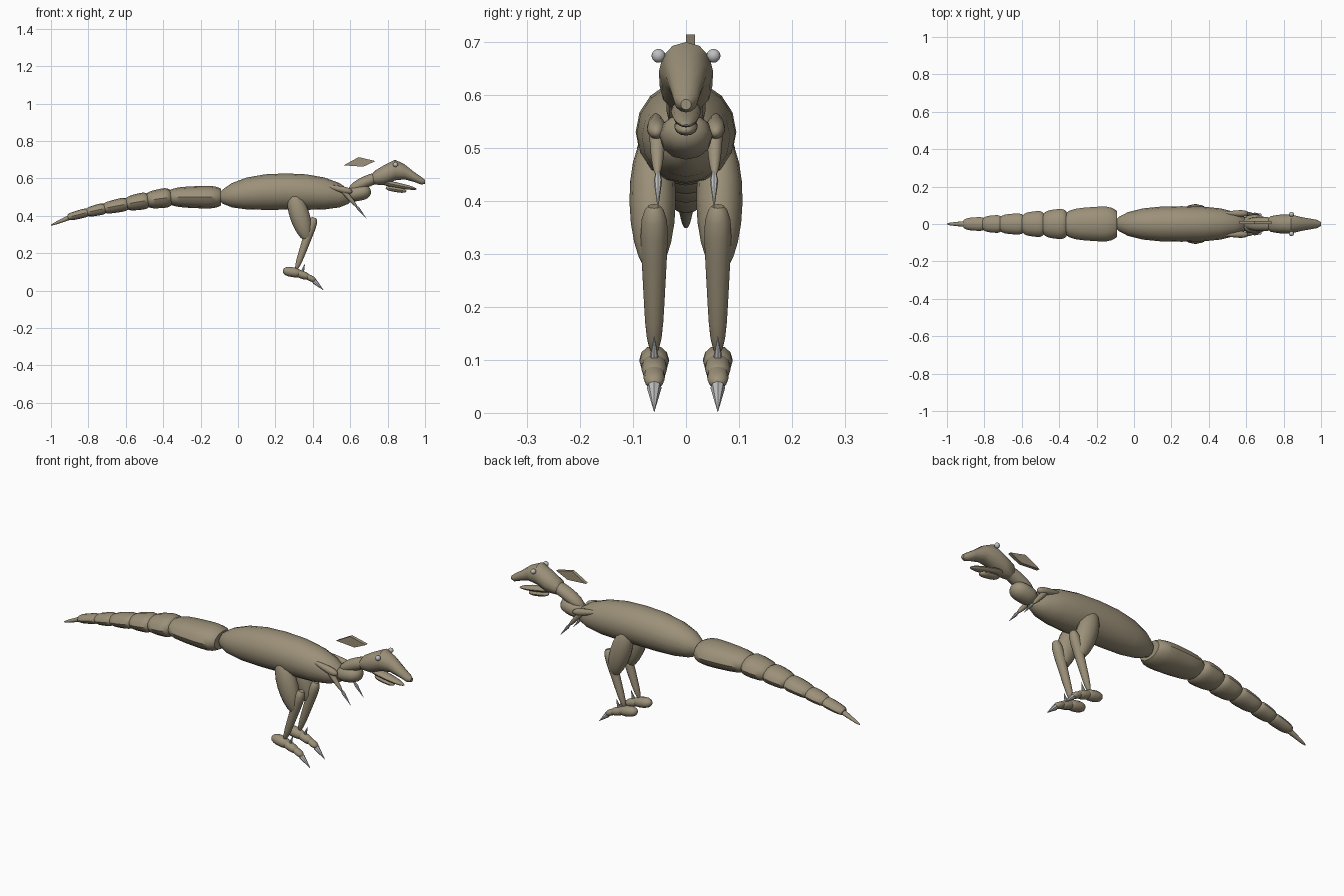
import bpy
import math
from mathutils import Vector

if "Cube" in bpy.data.objects:
    bpy.data.objects.remove(bpy.data.objects["Cube"])


def material(name, red, green, blue):
    mat = bpy.data.materials.new(name)
    mat.use_nodes = True
    colour = (red, green, blue, 1)
    mat.diffuse_color = colour
    mat.node_tree.nodes["Principled BSDF"].inputs["Base Color"].default_value = colour
    return mat


HIDE = material("olive hide", .33, .28, .19)
GREY = material("claw grey", .52, .52, .52)


def smooth(ob):
    bpy.ops.object.select_all(action="DESELECT")
    ob.select_set(True)
    bpy.context.view_layer.objects.active = ob
    bpy.ops.object.shade_smooth_by_angle(angle=math.radians(40))


def finish(name, verts, faces, mat, mirror=False):
    mesh = bpy.data.meshes.new(name)
    mesh.from_pydata(verts, [], faces)
    mesh.materials.append(mat)
    ob = bpy.data.objects.new(name, mesh)
    bpy.context.collection.objects.link(ob)
    smooth(ob)
    if mirror:
        modifier = ob.modifiers.new("both sides", "MIRROR")
        modifier.use_axis = (False, True, False)


def loft(name, stations, normal, mat=HIDE, y=0, sides=12):
    """Elliptical rings (x, z, half width, half depth) joined in order."""
    verts, faces = [], []
    last = len(stations) - 1
    for x, z, wide, deep in stations:
        for k in range(sides):
            angle = math.tau * k / sides
            centre = Vector((x, y + wide * math.cos(angle), z))
            verts.append(centre + normal * deep * math.sin(angle))
    for i in range(last):
        for k in range(sides):
            a, b = i * sides + k, i * sides + (k + 1) % sides
            faces.append((a, b, b + sides, a + sides))
    faces.append(tuple(reversed(range(sides))))
    faces.append(tuple(range(last * sides, (last + 1) * sides)))
    finish(name, verts, faces, mat, mirror=y > 0)


def pod(name, start, end, wide, deep, taper=1, blunt=3, cut=.99, lift=0, **options):
    """Rounded, tapering muscle between two (x, z) points; lift arches it."""
    start, end = Vector(start), Vector(end)
    along = (end - start).normalized()
    normal = Vector((-along.y, 0, along.x))
    rings = 10
    stations = []
    for i in range(rings + 1):
        u = -math.cos(math.pi * i / rings)
        f = (u + 1) / 2
        size = math.sqrt(1 - abs(u * cut) ** blunt) * (1 + (taper - 1) * f)
        x, z = start.lerp(end, f)
        stations.append((x, z + lift * (1 - u * u), wide * size, deep * size))
    loft(name, stations, normal, **options)


def spike(name, start, end, radius, y):
    """Pointed claw with a short flared root."""
    start, end = Vector(start), Vector(end)
    along = (end - start).normalized()
    stations = []
    for f, size in ((0, .5), (.25, 1), (1, .03)):
        stations.append((*start.lerp(end, f), radius * size, radius * size))
    loft(name, stations, Vector((-along.y, 0, along.x)), GREY, y, sides=8)


# Body
pod("body", (-.1, .5), (.61, .5), .095, .097, blunt=2.7, lift=.03, sides=16)


# Tail: overlapping segments that droop and thin towards the tip
def tail_height(x):
    d = max(0, -x - .37)
    return .5 - .13 * d - .13 * d * d


joints = [-.09, -.37, -.49, -.6, -.72, -.81, -.91]
for number, (front, back) in enumerate(zip(joints, joints[1:]), 1):
    if number > 1:
        front += .013
    girth = .08 - .09 * (-back - .37)
    pod(f"tail_segment_{number}", (back, tail_height(back)), (front, tail_height(front)),
        girth, girth * .65, taper=1.25, blunt=4, cut=.86)
pod("tail_tip", (-1, .35), (-.88, .4), .006, .005, taper=3, blunt=6)

# Neck
pod("neck_base", (.58, .51), (.71, .535), .05, .042)
pod("neck", (.59, .53), (.78, .615), .037, .031, lift=.01)

# Head: (x, bottom, top, half width)
profile = [(.715, .585, .62, .028), (.73, .567, .64, .042), (.78, .565, .67, .05),
           (.84, .59, .7, .051), (.89, .595, .676, .038), (.94, .582, .636, .029),
           (.98, .567, .608, .022), (1, .572, .592, .01)]
loft("head", [(x, (low + top) / 2, wide, (top - low) / 2) for x, low, top, wide in profile],
     Vector((0, 0, 1)))
pod("lower_jaw", (.76, .582), (.955, .543), .033, .018, taper=.6)
pod("throat", (.79, .55), (.9, .532), .022, .014)

# Eyes
for side, name in ((1, "left_eye"), (-1, "right_eye")):
    bpy.ops.mesh.primitive_uv_sphere_add(segments=16, ring_count=10, radius=.013,
                                         location=(.842, side * .052, .674))
    eye = bpy.context.object
    eye.name = name
    eye.data.materials.append(GREY)
    smooth(eye)

# Crest: a thin diamond plate
diamond = [(.565, .67), (.67, .663), (.735, .693), (.645, .714)]
sides = [(i, i + 4, (i + 1) % 4 + 4, (i + 1) % 4) for i in range(4)]
finish("crest", [(x, y, z) for y in (0, .017) for x, z in diamond],
       [(0, 1, 2, 3), (7, 6, 5, 4)] + sides, HIDE)

# Arms
pod("upper_arms", (.465, .562), (.61, .528), .009, .009, taper=2.5, y=.056)
pod("forearms", (.55, .55), (.637, .447), .018, .017, taper=.5, y=.054)
spike("hand_claws", (.63, .455), (.687, .385), .008, y=.053)

# Legs
pod("thighs", (.29, .525), (.372, .27), .046, .056, taper=.9, blunt=2, cut=.96, y=.063)
pod("shins", (.408, .39), (.312, .115), .029, .029, taper=.5, blunt=6, cut=.97, y=.06)

# Feet
pod("heels", (.24, .108), (.34, .09), .028, .026, y=.06)
pod("middle_toes", (.3, .1), (.385, .07), .024, .021, y=.06)
pod("front_toes", (.355, .083), (.415, .053), .02, .016, y=.06)
spike("toe_claws", (.395, .063), (.458, .002), .014, y=.06)
spike("raised_claws", (.342, .095), (.358, .145), .008, y=.06)
